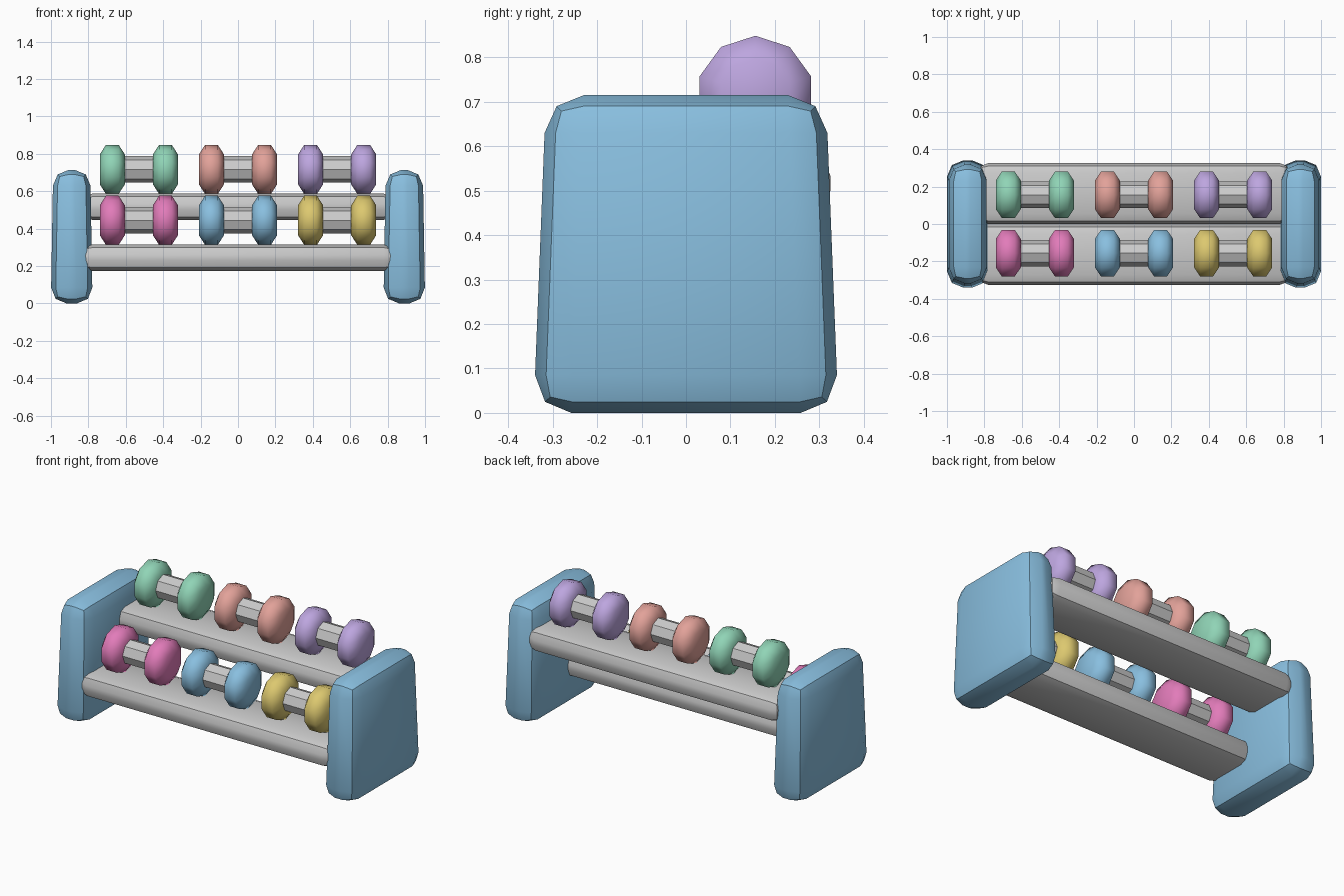
import bpy, bmesh
from math import radians, sin, cos, tau

if "Cube" in bpy.data.objects:
    bpy.data.objects.remove(bpy.data.objects["Cube"])


def material(name, rgb):
    m = bpy.data.materials.new(name)
    m.diffuse_color = (*rgb, 1)
    m.use_nodes = True
    m.node_tree.nodes["Principled BSDF"].inputs["Base Color"].default_value = m.diffuse_color
    return m


def add_object(name, bm, mat=None, smooth_angle=30):
    bmesh.ops.recalc_face_normals(bm, faces=bm.faces)
    mesh = bpy.data.meshes.new(name)
    bm.to_mesh(mesh)
    bm.free()
    ob = bpy.data.objects.new(name, mesh)
    bpy.context.collection.objects.link(ob)
    if mat:
        mesh.materials.append(mat)
    bpy.ops.object.select_all(action='DESELECT')
    ob.select_set(True)
    bpy.context.view_layer.objects.active = ob
    bpy.ops.object.shade_smooth_by_angle(angle=radians(smooth_angle))
    return ob


def rounded_box(name, centre, size, bevel, taper=(1, 1), mat=None):
    """Box with a two-step bevel, its top scaled by taper."""
    bm = bmesh.new()
    bmesh.ops.create_cube(bm, size=1)
    for v in bm.verts:
        top = v.co.z > 0
        v.co.x *= size[0] * (taper[0] if top else 1)
        v.co.y *= size[1] * (taper[1] if top else 1)
        v.co.z *= size[2]
        for i in range(3):
            v.co[i] += centre[i]
    bmesh.ops.bevel(bm, geom=bm.edges[:], offset=bevel, segments=2,
                    profile=0.5, affect='EDGES')
    return add_object(name, bm, mat)


def lathe_x(name, centre, profile, sides, mat=None, smooth_angle=30):
    """Capped turned shape about the x axis; profile is (x, radius)."""
    bm = bmesh.new()
    rings = [[bm.verts.new((centre[0] + x,
                            centre[1] + r * sin(tau * i / sides),
                            centre[2] + r * cos(tau * i / sides)))
              for i in range(sides)] for x, r in profile]
    for a, b in zip(rings, rings[1:]):
        for i in range(sides):
            j = (i + 1) % sides
            bm.faces.new((a[i], a[j], b[j], b[i]))
    bm.faces.new(rings[0])
    bm.faces.new(rings[-1])
    return add_object(name, bm, mat, smooth_angle)


blue = material("blue", (0.25, 0.52, 0.74))
green = material("green", (0.28, 0.66, 0.47))
red = material("red", (0.76, 0.36, 0.32))
purple = material("purple", (0.51, 0.38, 0.74))
pink = material("pink", (0.76, 0.20, 0.49))
gold = material("gold", (0.72, 0.58, 0.16))

# Tapered end panels
for side, sx in (("left", -1), ("right", 1)):
    rounded_box(side + "_end_panel", (sx * 0.889, 0, 0.3575),
                (0.223, 0.686, 0.715), 0.085, (0.89, 0.918), blue)

# Two shelves, each carrying three dumbbells
HEAD = [(-0.067, 0.08), (-0.034, 0.1315), (0.034, 0.1315), (0.067, 0.08)]
levels = (("lower", -1, 0.245, (pink, blue, gold)),
          ("upper", 1, 0.517, (green, red, purple)))
for level, sy, z, colours in levels:
    rounded_box(level + "_shelf", (0, sy * 0.163, z), (1.67, 0.325, 0.14), 0.055)
    for k, mat in enumerate(colours):
        x, y, h = (k - 1) * 0.53, sy * 0.156, z + 0.2
        name = f"{level}_dumbbell_{k + 1}"
        lathe_x(name + "_handle", (x, y, h), [(-0.13, 0.071), (0.13, 0.071)], 8)
        for end, sx in (("left", -1), ("right", 1)):
            lathe_x(f"{name}_{end}_head", (x + sx * 0.142, y, h), HEAD, 10, mat, 80)
